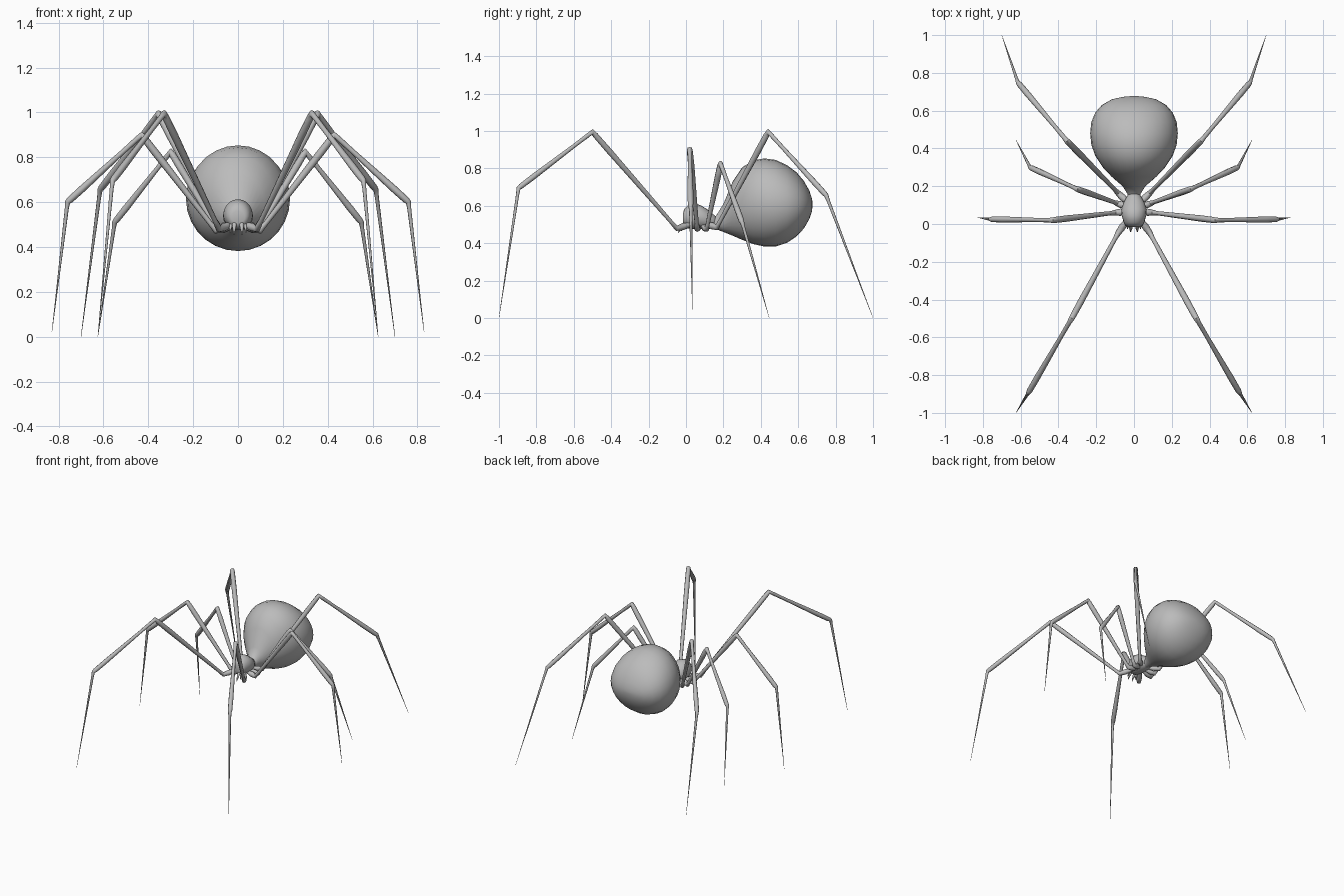
import bpy
import bmesh
import math
from mathutils import Vector

cube = bpy.data.objects.get("Cube")
if cube:
    bpy.data.objects.remove(cube, do_unlink=True)

grey = bpy.data.materials.new("body grey")
grey.use_nodes = True
grey.diffuse_color = (0.5, 0.5, 0.5, 1)
grey.node_tree.nodes["Principled BSDF"].inputs["Base Color"].default_value = (0.5, 0.5, 0.5, 1)


def loft(name, rings, sides, angle=60):
    """Skin elliptical rings given as (centre, first half axis, second half axis)."""
    bm = bmesh.new()
    loops = []
    for c, u, v in rings:
        loops.append([bm.verts.new(c + u * math.cos(t) + v * math.sin(t))
                      for t in (2 * math.pi * i / sides for i in range(sides))])
    for a, b in zip(loops, loops[1:]):
        for i in range(sides):
            j = (i + 1) % sides
            bm.faces.new((a[i], a[j], b[j], b[i]))
    bm.faces.new(loops[0])
    bm.faces.new(loops[-1])
    bmesh.ops.recalc_face_normals(bm, faces=bm.faces)
    mesh = bpy.data.meshes.new(name)
    bm.to_mesh(mesh)
    bm.free()
    mesh.materials.append(grey)
    obj = bpy.data.objects.new(name, mesh)
    bpy.context.collection.objects.link(obj)
    bpy.ops.object.select_all(action='DESELECT')
    bpy.context.view_layer.objects.active = obj
    obj.select_set(True)
    bpy.ops.object.shade_smooth_by_angle(angle=math.radians(angle))
    return obj


def body(name, sections, sides=28):
    """Sections along y: (y, half width, bottom z, top z)."""
    return loft(name, [(Vector((0, y, (lo + hi) / 2)), Vector((w, 0, 0)),
                        Vector((0, 0, (hi - lo) / 2))) for y, w, lo, hi in sections], sides)


def limb(name, path, sides=8):
    """Tube along (point, radius) pairs, its rings square to the path."""
    pts = [Vector(p) for p, r in path]
    span = pts[-1] - pts[0]
    side = span.cross(Vector((0, 0, 1))).normalized()
    rings = []
    for i, (p, (_, r)) in enumerate(zip(pts, path)):
        t = Vector()
        if i > 0:
            t += (p - pts[i - 1]).normalized()
        if i < len(pts) - 1:
            t += (pts[i + 1] - p).normalized()
        rings.append((p, side * r, t.cross(side).normalized() * r))
    return loft(name, rings, sides)


# Abdomen with its narrow waist
body("abdomen", [
    (0.11, 0.025, 0.48, 0.53), (0.16, 0.035, 0.475, 0.545), (0.20, 0.06, 0.46, 0.61),
    (0.25, 0.118, 0.44, 0.73), (0.30, 0.165, 0.418, 0.805), (0.36, 0.205, 0.395, 0.843),
    (0.42, 0.226, 0.382, 0.853), (0.48, 0.232, 0.382, 0.845), (0.54, 0.226, 0.402, 0.817),
    (0.59, 0.205, 0.435, 0.78), (0.63, 0.17, 0.478, 0.733), (0.66, 0.118, 0.53, 0.68),
    (0.673, 0.06, 0.57, 0.64), (0.677, 0.015, 0.6, 0.615)])

# Head and thorax
body("head_thorax", [
    (-0.016, 0.03, 0.505, 0.56), (-0.01, 0.045, 0.49, 0.582), (0.01, 0.055, 0.48, 0.602),
    (0.045, 0.065, 0.475, 0.613), (0.08, 0.067, 0.475, 0.602), (0.115, 0.055, 0.475, 0.58),
    (0.145, 0.038, 0.48, 0.555), (0.165, 0.025, 0.485, 0.54)], 20)

# Legs: body socket, hip, knee, ankle, tip
LEGS = {
    "front": ((0.03, 0.03, 0.50), (0.085, -0.05, 0.48), (0.33, -0.50, 0.995), (0.56, -0.895, 0.695), (0.625, -1.0, 0)),
    "second": ((0.03, 0.065, 0.49), (0.10, 0.06, 0.475), (0.43, 0.02, 0.90), (0.76, 0.025, 0.60), (0.83, 0.035, 0.02)),
    "third": ((0.03, 0.09, 0.49), (0.09, 0.11, 0.475), (0.30, 0.185, 0.825), (0.55, 0.30, 0.51), (0.625, 0.445, 0)),
    "rear": ((0.03, 0.11, 0.50), (0.085, 0.165, 0.485), (0.355, 0.44, 0.995), (0.615, 0.75, 0.655), (0.70, 1.0, 0)),
}

for side, s in (("left", 1), ("right", -1)):
    for label, joints in LEGS.items():
        socket, hip, knee, ankle, tip = [Vector((x * s, y, z)) for x, y, z in joints]
        limb(f"{side}_{label}_leg", [
            (socket, 0.012), (socket.lerp(hip, 0.6), 0.019), (hip, 0.015),
            (hip.lerp(knee, 0.07), 0.011), (hip.lerp(knee, 0.8), 0.017),
            (hip.lerp(knee, 0.96), 0.016), (knee, 0.015),
            (knee.lerp(ankle, 0.06), 0.012), (knee.lerp(ankle, 0.25), 0.011),
            (knee.lerp(ankle, 0.8), 0.016), (knee.lerp(ankle, 0.97), 0.015),
            (ankle, 0.012), (ankle.lerp(tip, 0.05), 0.009),
            (ankle.lerp(tip, 0.5), 0.005), (tip, 0.0008)])
    # Fangs and short feelers under the face
    limb(f"{side}_fang", [((0.015 * s, 0.0, 0.51), 0.012), ((0.017 * s, -0.022, 0.49), 0.009),
                          ((0.018 * s, -0.042, 0.455), 0.002)])
    limb(f"{side}_feeler", [((0.03 * s, 0.0, 0.5), 0.008), ((0.034 * s, -0.015, 0.485), 0.006),
                            ((0.035 * s, -0.025, 0.465), 0.002)])
